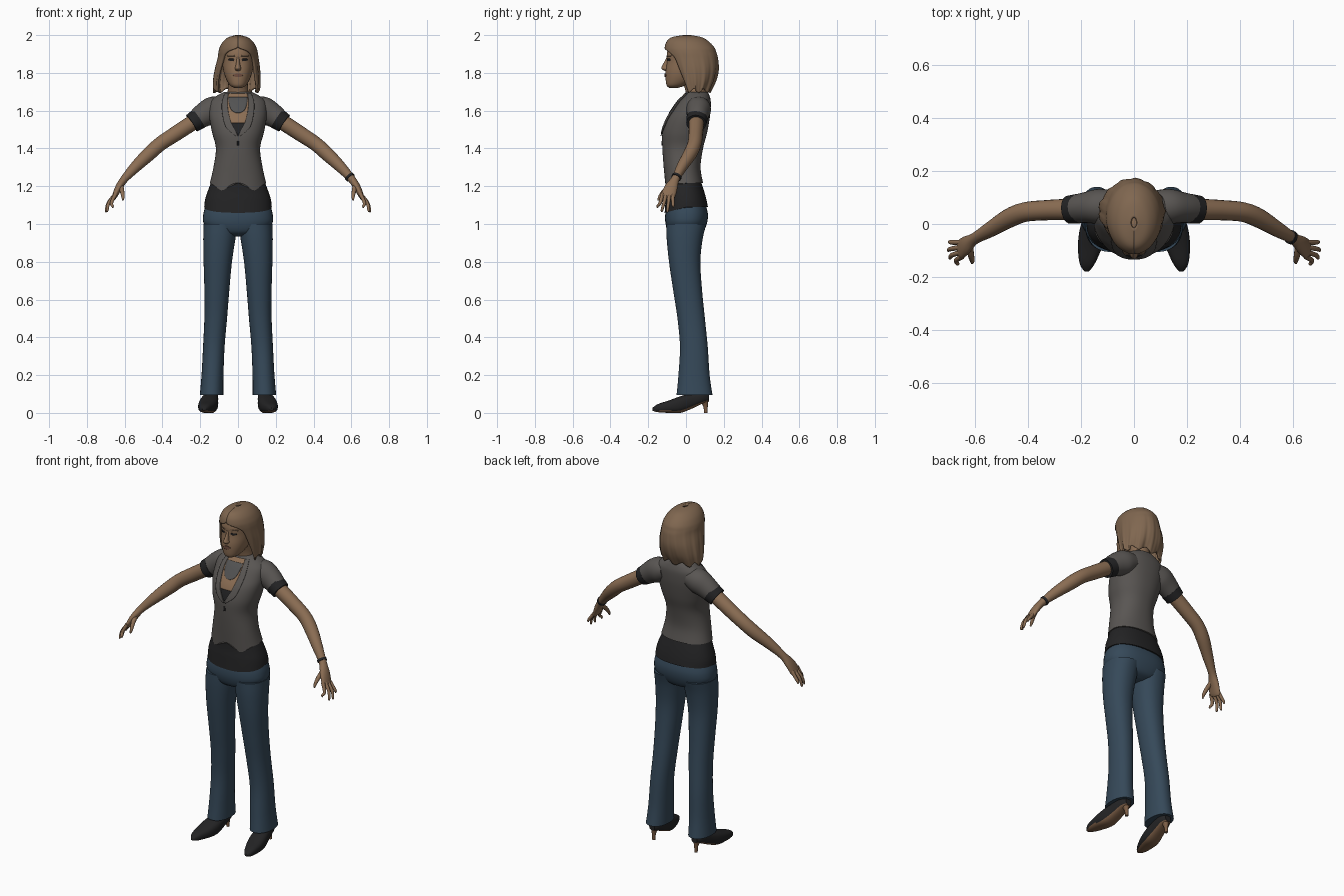
import bpy
import bmesh
from math import sin, cos, pi, radians, exp
from mathutils import Vector
from mathutils.bvhtree import BVHTree

if "Cube" in bpy.data.objects:
    bpy.data.objects.remove(bpy.data.objects["Cube"], do_unlink=True)


def material(name, r, g, b):
    m = bpy.data.materials.new(name)
    m.use_nodes = True
    m.diffuse_color = (r, g, b, 1)
    m.node_tree.nodes["Principled BSDF"].inputs["Base Color"].default_value = (r, g, b, 1)
    return m


SKIN = material("skin", .26, .155, .088)
HAIR = material("hair", .215, .135, .08)
JACKET = material("jacket_grey", .1, .092, .086)
BLACK = material("soft_black", .017, .017, .018)
DENIM = material("denim_blue", .036, .066, .1)
SOLE = material("sole_brown", .2, .11, .06)
SLATE = material("slate_grey", .085, .085, .085)
LIPS = material("lips", .16, .075, .05)


def spline(rows, n=5):
    """Catmull-Rom interpolation of rows of numbers."""
    out = []
    for i in range(len(rows) - 1):
        a, b, c, d = rows[max(i - 1, 0)], rows[i], rows[i + 1], rows[min(i + 2, len(rows) - 1)]
        for k in range(n):
            t = k / n
            out.append([q + t / 2 * (r - p + t * (2 * p - 5 * q + 4 * r - s + t * (3 * (q - r) + s - p)))
                        for p, q, r, s in zip(a, b, c, d)])
    return out + [list(rows[-1])]


def build(name, rings, mats, closed=True, caps=True, mirror=False, thick=0, rule=None, offset=0):
    """Join rings of points into a surface."""
    bm = bmesh.new()
    grid = [[bm.verts.new(p) for p in ring] for ring in rings]
    n = len(grid[0])
    for lo, hi in zip(grid, grid[1:]):
        for j in range(n if closed else n - 1):
            k = (j + 1) % n
            bm.faces.new((lo[j], lo[k], hi[k], hi[j]))
    if caps:
        bm.faces.new(grid[0][::-1])
        bm.faces.new(grid[-1])
        bmesh.ops.recalc_face_normals(bm, faces=bm.faces)
    bm.normal_update()
    if rule:
        for f in bm.faces:
            f.material_index = rule(f)
    me = bpy.data.meshes.new(name)
    bm.to_mesh(me)
    bm.free()
    for m in mats:
        me.materials.append(m)
    ob = bpy.data.objects.new(name, me)
    bpy.context.collection.objects.link(ob)
    bpy.ops.object.select_all(action='DESELECT')
    ob.select_set(True)
    bpy.context.view_layer.objects.active = ob
    bpy.ops.object.shade_smooth_by_angle(angle=radians(50))
    if thick:
        mod = ob.modifiers.new("thickness", 'SOLIDIFY')
        mod.thickness, mod.offset = thick, offset
    if mirror:
        ob.modifiers.new("mirror", 'MIRROR').use_mirror_merge = False
    return ob


def power(v, p):
    return (1 if v > 0 else -1) * abs(v) ** (2 / p)


def loft(name, rows, mat, seg=40, p=2, hem=None, **kw):
    """Stack level ovals; rows are z, centre x, half width, front y, back y."""
    rings = []
    for z, cx, rx, y0, y1 in spline(rows):
        ring = []
        for j in range(seg):
            a = 2 * pi * j / seg
            x = cx + rx * power(sin(a), p)
            y = (y0 + y1) / 2 - (y1 - y0) / 2 * power(cos(a), p)
            fade = max(0, 1 - (z - rows[0][0]) / .05)
            ring.append((x, y, z + (hem(x, y) * fade if hem else 0)))
        rings.append(ring)
    return build(name, rings, [mat], **kw)


def tube(name, rows, mat, seg=16, **kw):
    """Sweep an oval along a path; rows are x, y, z, radius across, radius thick."""
    rows = spline(rows)
    path = [Vector(r[:3]) for r in rows]
    rings = []
    for i, r in enumerate(rows):
        t = (path[min(i + 1, len(path) - 1)] - path[max(i - 1, 0)]).normalized()
        u = Vector((0, 1, 0))
        u = (u - t * u.dot(t)).normalized()
        v = t.cross(u)
        rings.append([path[i] + u * r[3] * cos(a) + v * r[4] * sin(a)
                      for a in (2 * pi * j / seg for j in range(seg))])
    return build(name, rings, [mat], **kw)


def plate(name, base, rows, mat, lift, **kw):
    """Lay a thin panel on the front of base; rows are z, x start, x end."""
    me = base.data
    tree = BVHTree.FromPolygons([v.co for v in me.vertices], [q.vertices[:] for q in me.polygons])
    rings = []
    for z, xa, xb in spline(rows):
        ring = []
        for k in range(11):
            x = xa + (xb - xa) * k / 10
            hit = tree.ray_cast(Vector((x, -1, z)), Vector((0, 1, 0)))[0]
            hit = hit or tree.find_nearest(Vector((x, 0, z)))[0]
            ring.append((x, hit.y - lift, z))
        rings.append(ring)
    return build(name, rings, [mat], closed=False, caps=False, thick=.004, **kw)


# Trousers
loft("trouser_leg", [(.095, .14, .062, -.05, .14), (.2, .135, .058, -.04, .125),
                     (.35, .128, .057, -.032, .115), (.5, .118, .06, -.045, .1),
                     (.65, .112, .066, -.068, .085), (.8, .107, .075, -.09, .076),
                     (.92, .099, .085, -.102, .088), (1.0, .092, .09, -.105, .108)],
     DENIM, p=2.2, mirror=True)
loft("trouser_hips", [(.935, 0, .04, -.05, .05), (.955, 0, .13, -.09, .088), (1.0, 0, .18, -.108, .11),
                      (1.05, 0, .184, -.11, .116), (1.1, 0, .17, -.1, .105)], DENIM, p=2.4)

# Shirt hanging below the jacket
loft("shirt_tail", [(1.09, 0, .179, -.113, .116), (1.13, 0, .174, -.108, .108),
                    (1.18, 0, .158, -.102, .094), (1.25, 0, .13, -.1, .07)], BLACK, p=2.3,
     hem=lambda x, y: -.03 * max(0, -y / .11))

# Jacket
jacket = loft("jacket_body", [(1.218, 0, .149, -.11, .09), (1.3, 0, .13, -.118, .077),
                              (1.4, 0, .117, -.125, .09), (1.48, 0, .136, -.125, .111),
                              (1.55, 0, .15, -.105, .124), (1.6, 0, .153, -.075, .13),
                              (1.65, 0, .145, -.04, .131), (1.68, 0, .11, -.012, .124),
                              (1.7, 0, .072, .0, .115)], JACKET, seg=64, p=2.25,
              hem=lambda x, y: -.04 * exp(-((abs(x) - .085) / .04) ** 2) if y < 0 else 0)
tube("sleeve", [(.08, .066, 1.62, .06, .055), (.13, .066, 1.605, .066, .07),
                (.18, .062, 1.578, .058, .064), (.225, .056, 1.547, .053, .053)], JACKET, seg=28, mirror=True)
tube("sleeve_cuff", [(.208, .058, 1.558, .056, .057), (.245, .054, 1.533, .053, .052)],
     BLACK, seg=28, mirror=True)
plate("undershirt_front", jacket, [(1.475, -.004, .004), (1.5, -.025, .025), (1.54, -.045, .045)], BLACK, .002)
plate("chest", jacket, [(1.535, -.042, .042), (1.58, -.055, .055), (1.64, -.06, .06), (1.69, -.05, .05)],
      SKIN, .003)
plate("neck_bib", jacket, [(1.588, -.012, .012), (1.605, -.036, .036), (1.64, -.048, .048),
                           (1.67, -.05, .05)], SLATE, .006)
plate("lapel", jacket, [(1.465, .0, .012), (1.5, .018, .055), (1.54, .038, .074), (1.6, .052, .085),
                        (1.65, .055, .084), (1.69, .05, .07)], JACKET, .006, mirror=True)
plate("jacket_button", jacket, [(1.415, -.004, .004), (1.44, -.004, .004)], BLACK, .002)

# Arms and hands
tube("arm", [(.17, .06, 1.58, .04, .04), (.25, .055, 1.53, .04, .041), (.33, .052, 1.478, .038, .04),
             (.41, .045, 1.425, .037, .038), (.47, .022, 1.372, .036, .037), (.54, -.02, 1.305, .029, .03),
             (.6, -.055, 1.24, .022, .021), (.63, -.078, 1.195, .034, .019),
             (.652, -.095, 1.15, .038, .014), (.658, -.1, 1.135, .03, .009)], SKIN, seg=20, mirror=True)
tips = [(.664, -.15, 1.085), (.692, -.127, 1.064), (.698, -.098, 1.062), (.694, -.068, 1.088)]
for i, (x, y, z) in enumerate(tips):
    by = -.124 + .018 * i
    tube("finger_%d" % (i + 1), [(.648, by, 1.16, .01, .011), ((.655 + x) / 2 + .01, (by + y) / 2, 1.112, .009, .009),
                                 (x, y, z + .01, .007, .007), (x, y, z, .003, .003)], SKIN, seg=10, mirror=True)
tube("thumb", [(.62, -.08, 1.205, .014, .014), (.614, -.115, 1.175, .012, .012),
               (.609, -.138, 1.145, .009, .009), (.61, -.148, 1.125, .004, .004)], SKIN, seg=10, mirror=True)
tube("bracelet", [(.588, -.048, 1.253, .027, .027), (.596, -.053, 1.244, .026, .026)], BLACK)

# Neck and head
loft("neck", [(1.6, 0, .07, -.0, .11), (1.68, 0, .058, .0, .108), (1.73, 0, .052, -.01, .1),
              (1.8, 0, .052, -.04, .1)], SKIN)
head = loft("head", [(1.72, 0, .018, -.088, -.045), (1.735, 0, .043, -.103, .0), (1.77, 0, .064, -.108, .06),
                     (1.81, 0, .077, -.108, .1), (1.86, 0, .084, -.101, .125), (1.91, 0, .085, -.1, .13),
                     (1.96, 0, .065, -.08, .1), (1.985, 0, .02, -.03, .05)], SKIN, p=2.15)
loft("nose", [(1.81, 0, .01, -.113, -.08), (1.822, 0, .017, -.13, -.08), (1.835, 0, .013, -.128, -.08),
              (1.86, 0, .009, -.114, -.08), (1.89, 0, .007, -.1, -.08)], SKIN, seg=16)
plate("eye", head, [(1.864, .025, .044), (1.869, .018, .051), (1.875, .024, .046)], BLACK, .0, mirror=True)
plate("eyebrow", head, [(1.888, .016, .054), (1.894, .02, .056)], HAIR, .001, mirror=True)
plate("mouth", head, [(1.778, -.01, .01), (1.788, -.025, .025), (1.797, -.01, .01)], LIPS, .002)

# Bobbed hair, open around the face; rows end with the half angle of the opening
hair_rows = [(1.705, -.01, .122, -.03, .13, 62), (1.76, -.008, .124, -.06, .158, 57),
             (1.82, -.004, .119, -.085, .172, 52), (1.88, 0, .108, -.105, .168, 47),
             (1.91, 0, .104, -.112, .16, 34), (1.935, 0, .097, -.113, .15, 2),
             (1.965, 0, .08, -.103, .122, 0), (1.988, 0, .052, -.077, .085, 0), (2.0, 0, .012, -.015, .025, 0)]
hair_rings = []
for z, cx, rx, y0, y1, gap in spline(hair_rows):
    g = radians(max(gap, 0))
    drop = max(0, (1.93 - z) / .23)
    ring = []
    for j in range(73):
        a = g + (2 * pi - 2 * g) * j / 72
        s = 1 + .03 * drop * sin(13 * a) + .015 * drop * sin(29 * a)
        ring.append((cx + rx * s * sin(a), (y0 + y1) / 2 - (y1 - y0) / 2 * s * cos(a),
                     z + .012 * drop ** 4 * sin(9 * a + 1)))
    hair_rings.append(ring)
build("hair", hair_rings, [HAIR], closed=False, caps=False, thick=.012, offset=-1)

# Heeled shoes, swept from toe to heel; rows are y, x, half width, bottom z, top z
shoe_rings = []
for y, cx, w, z0, z1 in spline([(-.178, .178, .009, .012, .026), (-.15, .176, .028, .004, .046),
                                (-.09, .166, .045, 0, .066), (-.03, .156, .05, 0, .088),
                                (.03, .148, .043, .022, .105), (.09, .142, .036, .05, .112),
                                (.122, .14, .018, .062, .1)]):
    shoe_rings.append([(cx + w * power(sin(a), 2.6), y, (z0 + z1) / 2 - (z1 - z0) / 2 * power(cos(a), 2.6))
                       for a in (2 * pi * j / 28 for j in range(28))])
build("shoe", shoe_rings, [BLACK, SOLE], mirror=True, rule=lambda f: 1 if f.normal.z < -.6 else 0)
tube("shoe_heel", [(.14, .095, .07, .028, .024), (.14, .103, .04, .013, .012), (.14, .105, 0, .009, .009)],
     SOLE, mirror=True)
